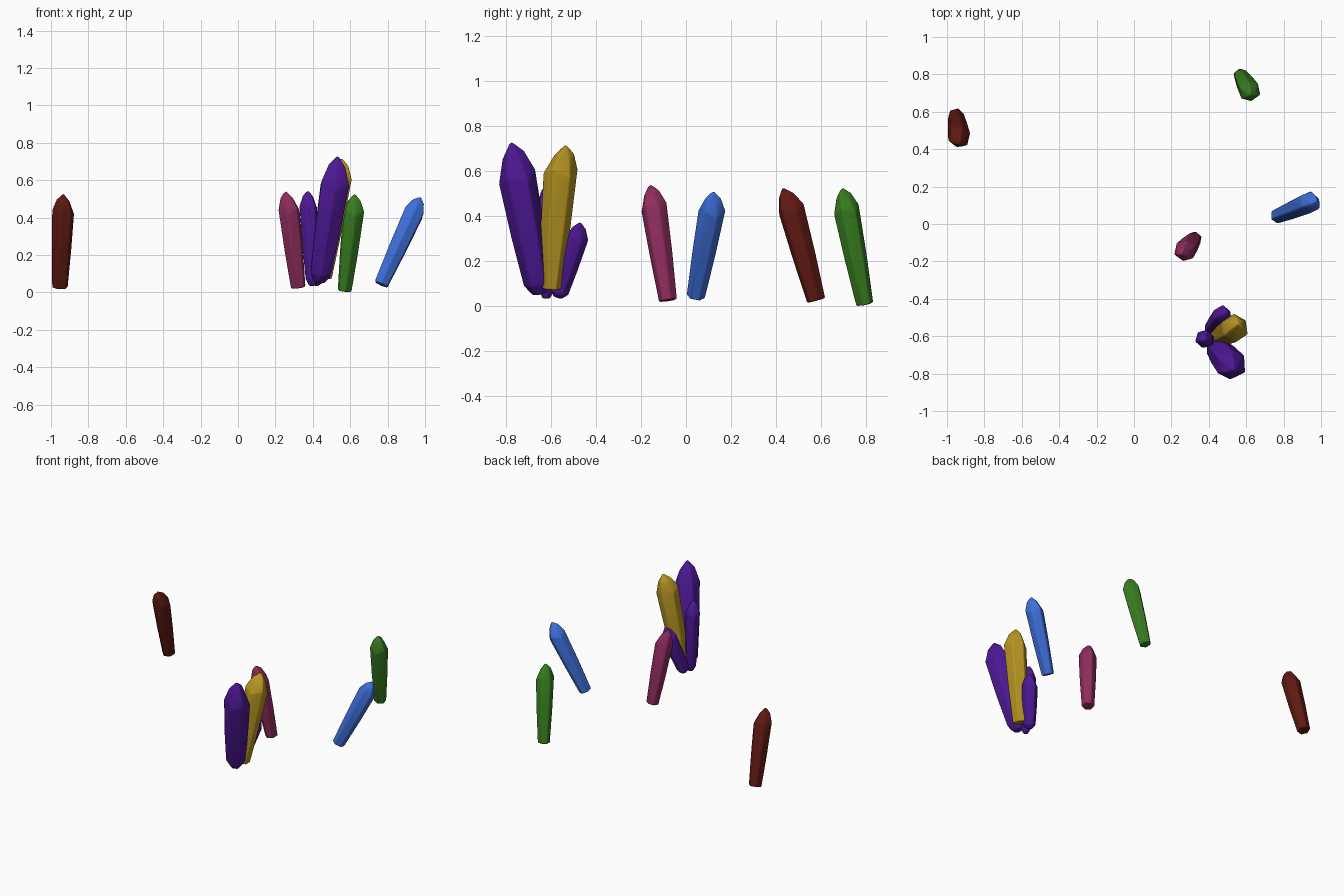
import bpy, bmesh, math
from mathutils import Vector

if "Cube" in bpy.data.objects:
    bpy.data.objects.remove(bpy.data.objects["Cube"])


def material(name, rgb):
    m = bpy.data.materials.new(name)
    m.diffuse_color = (*rgb, 1)
    m.use_nodes = True
    m.node_tree.nodes["Principled BSDF"].inputs["Base Color"].default_value = m.diffuse_color
    return m


MATS = {
    "red": material("red", (0.115, 0.010, 0.006)),
    "green": material("green", (0.040, 0.210, 0.014)),
    "pink": material("pink", (0.270, 0.026, 0.110)),
    "blue": material("blue", (0.046, 0.155, 0.680)),
    "gold": material("gold", (0.470, 0.300, 0.016)),
    "purple": material("purple", (0.075, 0.009, 0.300)),
}


def crystal(name, mat, base, shoulder, tip, r0, r1, phase=0, round_base=False):
    """Six-sided shard: tapered shaft from base to shoulder, then a pointed cap."""
    base, shoulder, tip = Vector(base), Vector(shoulder), Vector(tip)
    axis = (shoulder - base).normalized()
    u = Vector((1, 0, 0))
    u = (u - axis * u.dot(axis)).normalized()
    v = axis.cross(u)
    # (centre, radius, stagger) of every ring
    rings = [(base, r0, 0)]
    if round_base:
        rings = [(base, r0 * 0.5, 0), (base.lerp(shoulder, 0.09), r0, 0)]
    rings += [(base.lerp(shoulder, 0.5), r0 + (r1 - r0) * 0.62, 0),
              (shoulder, r1, 0.10),
              (shoulder.lerp(tip, 0.6), r1 * 0.6, 0.06)]
    bm = bmesh.new()
    loops = []
    for c, r, stagger in rings:
        loop = []
        for k in range(6):
            a = math.radians(phase + 60 * k)
            lift = axis * stagger * r1 * 4 * (0.5 if k % 2 else -0.5)
            loop.append(bm.verts.new(c + (u * math.cos(a) + v * math.sin(a)) * r + lift))
        loops.append(loop)
    top = bm.verts.new(tip)
    bm.faces.new(loops[0][::-1])
    for lo, hi in zip(loops, loops[1:]):
        for k in range(6):
            n = (k + 1) % 6
            bm.faces.new((lo[k], lo[n], hi[n], hi[k]))
    for k in range(6):
        bm.faces.new((loops[-1][k], loops[-1][(k + 1) % 6], top))
    me = bpy.data.meshes.new(name)
    bm.to_mesh(me)
    bm.free()
    me.materials.append(MATS[mat])
    ob = bpy.data.objects.new(name, me)
    bpy.context.collection.objects.link(ob)
    # softened edges
    bev = ob.modifiers.new("soft_edges", "BEVEL")
    bev.width = 0.006
    bev.segments = 2
    bev.limit_method = "ANGLE"
    bev.angle_limit = math.radians(20)
    bpy.context.view_layer.objects.active = ob
    ob.select_set(True)
    bpy.ops.object.shade_smooth_by_angle(angle=math.radians(30))
    ob.select_set(False)


# single crystals
crystal("red_crystal", "red", (-0.952, 0.578, 0.026), (-0.935, 0.468, 0.43),
        (-0.935, 0.428, 0.53), 0.044, 0.062, 15)
crystal("green_crystal", "green", (0.570, 0.794, 0.009), (0.618, 0.712, 0.43),
        (0.624, 0.692, 0.53), 0.040, 0.060, 40)
crystal("pink_crystal", "pink", (0.322, -0.080, 0.026), (0.273, -0.142, 0.44),
        (0.252, -0.160, 0.545), 0.042, 0.060, 20)
crystal("blue_crystal", "blue", (0.765, 0.043, 0.042), (0.940, 0.115, 0.425),
        (0.978, 0.124, 0.513), 0.042, 0.060, 30)

# cluster of four
crystal("gold_crystal", "gold", (0.455, -0.603, 0.080), (0.538, -0.557, 0.60),
        (0.556, -0.532, 0.72), 0.052, 0.076, 35)
crystal("large_purple_crystal", "purple", (0.435, -0.650, 0.055), (0.518, -0.750, 0.575),
        (0.534, -0.778, 0.735), 0.063, 0.086, 30, True)
crystal("slim_purple_crystal", "purple", (0.398, -0.620, 0.035), (0.376, -0.614, 0.455),
        (0.373, -0.618, 0.55), 0.037, 0.050, 15, True)
crystal("short_purple_crystal", "purple", (0.410, -0.570, 0.040), (0.473, -0.486, 0.30),
        (0.495, -0.468, 0.377), 0.043, 0.053, 30, True)
